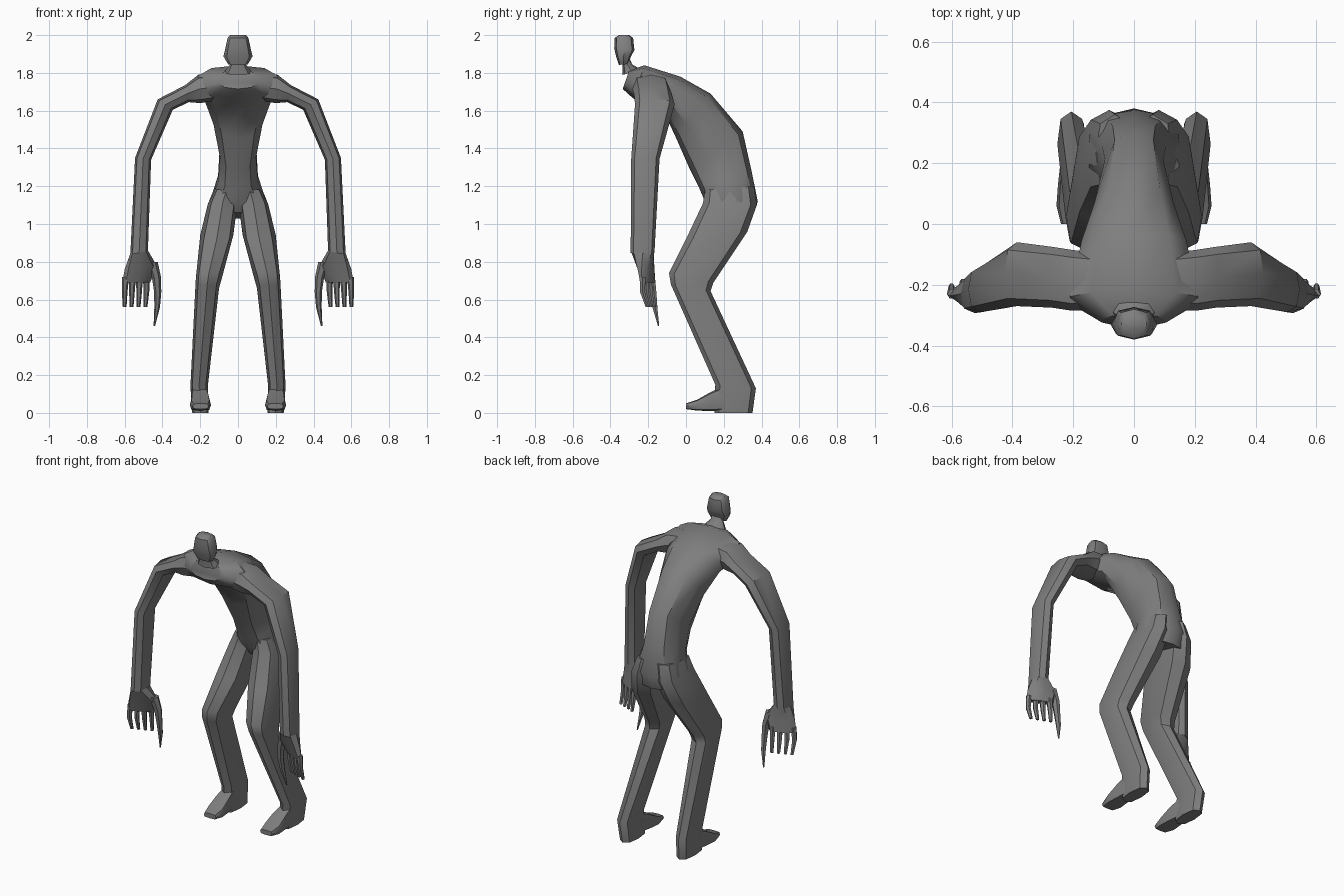
import bpy, bmesh, math
from mathutils import Vector as V

grey = bpy.data.materials.new("dark grey")
grey.diffuse_color = (0.21, 0.21, 0.21, 1)


def spow(a, p):
    return math.copysign(abs(a) ** p, a)


def loft(name, rings, n=8, p=0.85, angle=40):
    """Skin elliptical rings given as (centre, half axis u, half axis v)."""
    bm = bmesh.new()
    loops = []
    for c, u, v in rings:
        loop = []
        for k in range(n):
            a = 2 * math.pi * k / n
            loop.append(bm.verts.new(c + u * spow(math.cos(a), p) + v * spow(math.sin(a), p)))
        loops.append(loop)
    for a, b in zip(loops, loops[1:]):
        for k in range(n):
            j = (k + 1) % n
            bm.faces.new((a[k], a[j], b[j], b[k]))
    bm.faces.new(loops[0])
    bm.faces.new(loops[-1])
    bmesh.ops.recalc_face_normals(bm, faces=bm.faces)
    me = bpy.data.meshes.new(name)
    bm.to_mesh(me)
    bm.free()
    me.materials.append(grey)
    ob = bpy.data.objects.new(name, me)
    bpy.context.collection.objects.link(ob)
    bpy.ops.object.select_all(action='DESELECT')
    ob.select_set(True)
    bpy.context.view_layer.objects.active = ob
    bpy.ops.object.shade_smooth_by_angle(angle=math.radians(angle))
    return ob


def side(fy, fz, by, bz, x0, x1):
    """Ring from a front and a back point (y, z) and an x range."""
    f, b = V(((x0 + x1) / 2, fy, fz)), V(((x0 + x1) / 2, by, bz))
    return (f + b) / 2, (b - f) / 2, V(((x1 - x0) / 2, 0, 0))


def limb(o, i, th):
    """Ring from an outer and an inner point and a half depth along y."""
    o, i = V(o), V(i)
    return (o + i) / 2, (o - i) / 2, V((0, th, 0))


def finger(name, pts, radii):
    return loft(name, [(V(q), V((r, 0, 0)), V((0, r, 0))) for q, r in zip(pts, radii)], 6, 1)


def mirrored(ob):
    m = ob.modifiers.new("mirror", 'MIRROR')
    m.use_axis[0] = True
    m.use_mirror_merge = False


# hunched torso, from chest front over the back to the hips
loft("torso", [side(*s, -w, w) for *s, w in (
    (-0.335, 1.715, -0.30, 1.815, 0.11),
    (-0.28, 1.665, -0.22, 1.84, 0.22),
    (-0.11, 1.58, -0.03, 1.78, 0.18),
    (-0.05, 1.45, 0.13, 1.69, 0.135),
    (0.02, 1.29, 0.30, 1.49, 0.10),
    (0.07, 1.19, 0.345, 1.29, 0.11),
    (0.10, 1.12, 0.38, 1.12, 0.155),
    (0.14, 1.06, 0.35, 1.03, 0.13))], 10)

# neck and small head
loft("neck", [side(*s, -w, w) for *s, w in (
    (-0.34, 1.88, -0.30, 1.88, 0.04),
    (-0.335, 1.845, -0.285, 1.845, 0.042),
    (-0.335, 1.79, -0.235, 1.815, 0.075))])
loft("head", [side(*s, -w, w) for *s, w in (
    (-0.355, 2.0, -0.30, 2.0, 0.042),
    (-0.378, 1.985, -0.28, 1.985, 0.055),
    (-0.38, 1.93, -0.273, 1.92, 0.068),
    (-0.37, 1.885, -0.29, 1.89, 0.077),
    (-0.355, 1.842, -0.305, 1.848, 0.052))], 8, 0.75)

# bent legs with heel
mirrored(loft("leg", [side(*s) for s in (
    (0.10, 1.18, 0.36, 1.20, 0.0, 0.125),
    (0.09, 1.11, 0.375, 1.10, 0.003, 0.16),
    (0.0, 0.92, 0.325, 0.96, 0.025, 0.20),
    (-0.09, 0.74, 0.145, 0.69, 0.085, 0.223),
    (-0.08, 0.68, 0.13, 0.645, 0.10, 0.226),
    (0.155, 0.15, 0.37, 0.13, 0.16, 0.252),
    (0.15, 0.0, 0.352, 0.0, 0.155, 0.242))], 8, 0.75))
mirrored(loft("foot", [side(y, z1, y, z0, x0, x1) for y, z0, z1, x0, x1 in (
    (0.22, 0.01, 0.15, 0.165, 0.24),
    (0.13, 0.01, 0.11, 0.15, 0.25),
    (0.06, 0.012, 0.07, 0.143, 0.255),
    (0.0, 0.02, 0.05, 0.155, 0.24))], 8, 0.5))

# long arms
mirrored(loft("arm", [limb(*s) for s in (
    ((0.08, -0.19, 1.80), (0.08, -0.19, 1.66), 0.09),
    ((0.21, -0.185, 1.79), (0.20, -0.185, 1.64), 0.10),
    ((0.28, -0.175, 1.735), (0.26, -0.175, 1.645), 0.10),
    ((0.425, -0.165, 1.66), (0.345, -0.165, 1.605), 0.105),
    ((0.545, -0.215, 1.35), (0.46, -0.215, 1.34), 0.075),
    ((0.57, -0.23, 0.84), (0.477, -0.23, 0.855), 0.063))], 8, 0.8))

# hands: palm, four fingers, long thumb
mirrored(loft("palm", [limb(*s) for s in (
    ((0.57, -0.23, 0.845), (0.477, -0.23, 0.86), 0.06),
    ((0.60, -0.235, 0.76), (0.43, -0.19, 0.78), 0.036),
    ((0.612, -0.235, 0.69), (0.465, -0.17, 0.69), 0.02))], 8, 0.8))
for k in range(4):
    t = k / 3
    mirrored(finger(f"finger_{k + 1}", [
        (0.595 - 0.11 * t, -0.23 + 0.05 * t, 0.72),
        (0.60 - 0.115 * t, -0.23 + 0.06 * t, 0.64),
        (0.60 - 0.11 * t, -0.205 + 0.045 * t, 0.56)], (0.018, 0.015, 0.010)))
mirrored(finger("thumb", [
    (0.455, -0.195, 0.80), (0.432, -0.185, 0.72), (0.425, -0.18, 0.64),
    (0.428, -0.165, 0.56), (0.443, -0.145, 0.46)], (0.03, 0.024, 0.019, 0.015, 0.004)))
